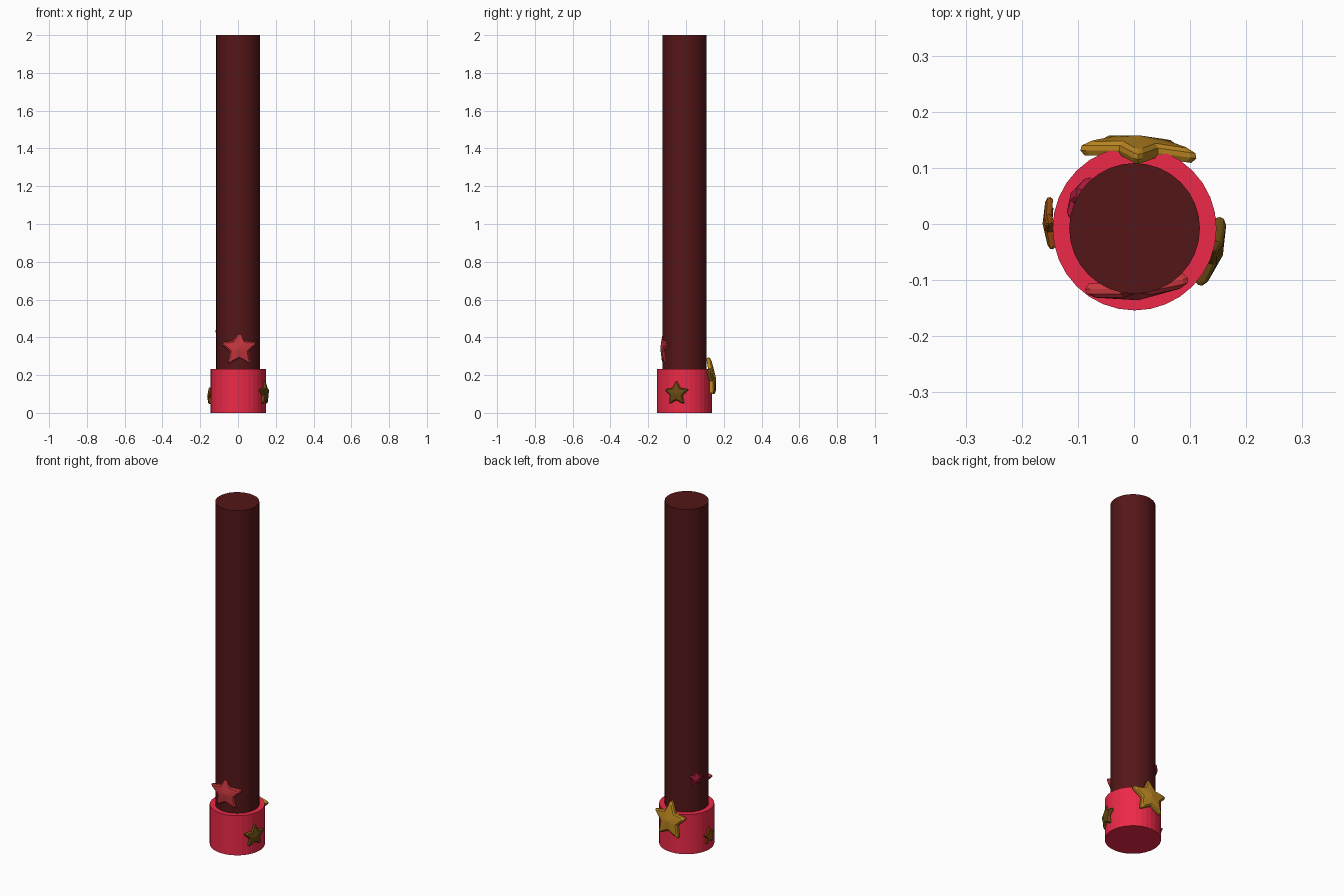
import bpy
import bmesh
from math import cos, sin, pi, radians
from mathutils import Matrix, Vector

cube = bpy.data.objects.get("Cube")
if cube:
    bpy.data.objects.remove(cube, do_unlink=True)


def material(name, rgb):
    mat = bpy.data.materials.new(name)
    mat.use_nodes = True
    mat.diffuse_color = (*rgb, 1)
    for node in mat.node_tree.nodes:
        if node.type == 'BSDF_PRINCIPLED':
            node.inputs["Base Color"].default_value = (*rgb, 1)
            node.inputs["Roughness"].default_value = 0.6
    return mat


def add_object(name, bm, mat):
    bmesh.ops.recalc_face_normals(bm, faces=bm.faces)
    mesh = bpy.data.meshes.new(name)
    bm.to_mesh(mesh)
    bm.free()
    mesh.materials.append(mat)
    obj = bpy.data.objects.new(name, mesh)
    bpy.context.collection.objects.link(obj)
    return obj


def cylinder(name, radius, bottom, top, mat):
    bm = bmesh.new()
    place = Matrix.Translation((0.001, -0.008, (bottom + top) / 2))
    bmesh.ops.create_cone(bm, cap_ends=True, segments=32, radius1=radius,
                          radius2=radius, depth=top - bottom, matrix=place)
    return add_object(name, bm, mat)


def star_outline():
    """Unit five-pointed star with blunted tips."""
    points = []
    for i in range(5):
        tip = pi / 2 + i * 2 * pi / 5
        for offset, r in ((-0.08, 0.93), (0, 1.0), (0.08, 0.93), (pi / 5, 0.54)):
            points.append((r * cos(tip + offset), r * sin(tip + offset)))
    return points


def star(name, centre, radius, thickness, yaw, tilt, mat):
    """Puffed star whose face looks outward; yaw 0 faces the front."""
    bm = bmesh.new()
    rings = []
    for depth, scale in ((-0.5, 0.92), (-0.2, 1.0), (0.1, 0.98), (0.35, 0.84)):
        ring = []
        for x, y in star_outline():
            droop = 0.3 * (x * x + y * y)
            ring.append(bm.verts.new((x * scale * radius, y * scale * radius,
                                      (depth - droop) * thickness)))
        rings.append(ring)
    n = len(rings[0])
    for low, high in zip(rings, rings[1:]):
        for i in range(n):
            j = (i + 1) % n
            bm.faces.new((low[i], low[j], high[j], high[i]))
    for ring, depth in ((rings[0], -0.5), (rings[-1], 0.5)):
        hub = bm.verts.new((0, 0, depth * thickness))
        for i in range(n):
            bm.faces.new((ring[i], ring[(i + 1) % n], hub))
    turn = Matrix.Rotation(radians(yaw), 4, 'Z') @ Matrix.Rotation(radians(90 - tilt), 4, 'X')
    obj = add_object(name, bm, mat)
    obj.matrix_world = Matrix.Translation(Vector(centre)) @ turn
    return obj


# Tall shaft in a wide collar
cylinder("shaft", 0.1165, 0.1, 2.0, material("dark_maroon", (0.09, 0.008, 0.009)))
cylinder("base_collar", 0.146, 0.0, 0.232, material("bright_red", (0.85, 0.022, 0.065)))

# Stars around the collar and lower shaft
star("front_star", (0.006, -0.121, 0.34), 0.097, 0.03, 6, 0,
     material("soft_red", (0.58, 0.038, 0.048)))
star("left_star", (0.146, -0.052, 0.103), 0.067, 0.026, 72, 0,
     material("olive", (0.14, 0.07, 0.006)))
star("back_star", (0.009, 0.143, 0.188), 0.109, 0.03, 176, 7,
     material("gold", (0.48, 0.23, 0.014)))
star("right_star", (-0.155, 0.001, 0.086), 0.049, 0.016, 273, 0,
     material("brown_orange", (0.3, 0.07, 0.005)))
star("small_shaft_star", (-0.102, 0.05, 0.425), 0.043, 0.024, 242, 0,
     material("crimson", (0.4, 0.01, 0.042)))
